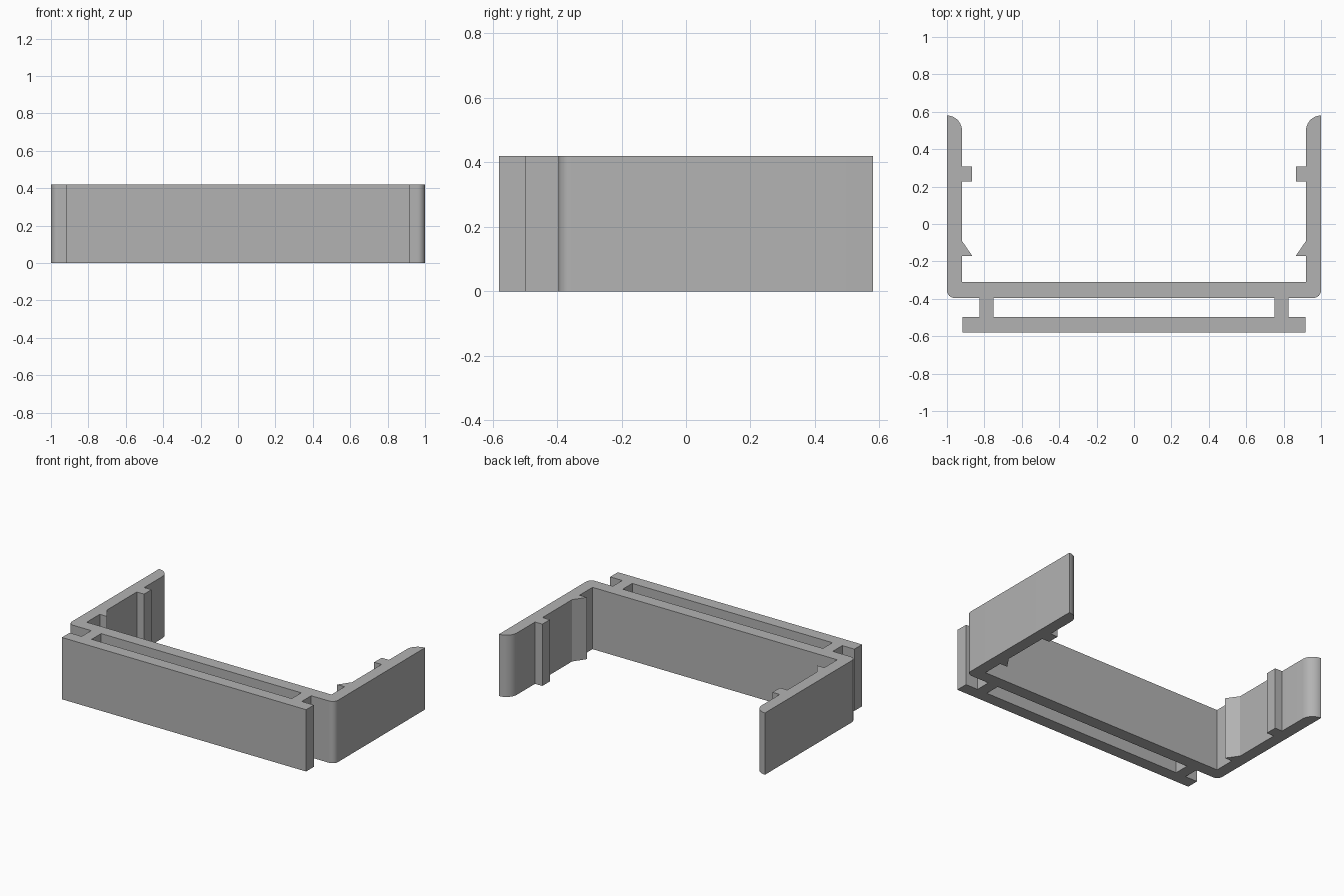
import bpy, bmesh
from math import cos, sin, radians

cube = bpy.data.objects.get("Cube")
if cube:
    bpy.data.objects.remove(cube, do_unlink=True)

HEIGHT = 0.42
WALL = 0.92     # inner face of the side arms
CATCH = 0.865   # reach of the rib and the barb


def arc(cx, cy, r, start, end, steps=10):
    angles = [radians(start + (end - start) * i / steps) for i in range(steps + 1)]
    return [(cx + r * cos(a), cy + r * sin(a)) for a in angles]


# Left half of the section, from the front plate round to the slot
profile = [(0, -0.58), (0.918, -0.58), (0.918, -0.497), (0.827, -0.497), (0.827, -0.395)]
profile += arc(0.96, -0.355, 0.04, -90, 0)               # outer corner
profile += arc(1.0, 0.50, 0.08, 90, 180)                 # rounded arm tip
profile += [(WALL, 0.307), (CATCH, 0.307), (CATCH, 0.227), (WALL, 0.227)]  # square rib
profile += [(WALL, -0.09), (CATCH, -0.17), (WALL, -0.17)]                  # barb
profile += [(WALL, -0.31), (0, -0.31)]                   # back of the cross wall
profile += [(0, -0.395), (0.752, -0.395), (0.752, -0.497), (0, -0.497)]    # slot

# Extrude the half section, leaving it open at the mirror plane
bm = bmesh.new()
base = bm.faces.new([bm.verts.new((x, y, 0)) for x, y in profile])
top = bmesh.ops.extrude_face_region(bm, geom=[base], use_keep_orig=True)["geom"]
bmesh.ops.translate(bm, vec=(0, 0, HEIGHT),
                    verts=[g for g in top if isinstance(g, bmesh.types.BMVert)])
seam = [f for f in bm.faces if all(abs(v.co.x) < 1e-5 for v in f.verts)]
bmesh.ops.delete(bm, geom=seam, context="FACES")
bmesh.ops.recalc_face_normals(bm, faces=bm.faces)
mesh = bpy.data.meshes.new("clip_bracket")
bm.to_mesh(mesh)
bm.free()

bracket = bpy.data.objects.new("clip_bracket", mesh)
bpy.context.collection.objects.link(bracket)

# Plain grey
grey = bpy.data.materials.new("plain_grey")
grey.use_nodes = True
grey.diffuse_color = (0.45, 0.45, 0.45, 1)
grey.node_tree.nodes["Principled BSDF"].inputs["Base Color"].default_value = (0.45, 0.45, 0.45, 1)
mesh.materials.append(grey)

# Mirror to the right half, with smooth rounds and sharp edges
mirror = bracket.modifiers.new("mirror", "MIRROR")
mirror.use_clip = True
bpy.ops.object.select_all(action="DESELECT")
bracket.select_set(True)
bpy.context.view_layer.objects.active = bracket
bpy.ops.object.modifier_apply(modifier=mirror.name)
bpy.ops.object.shade_smooth_by_angle(angle=radians(30))
